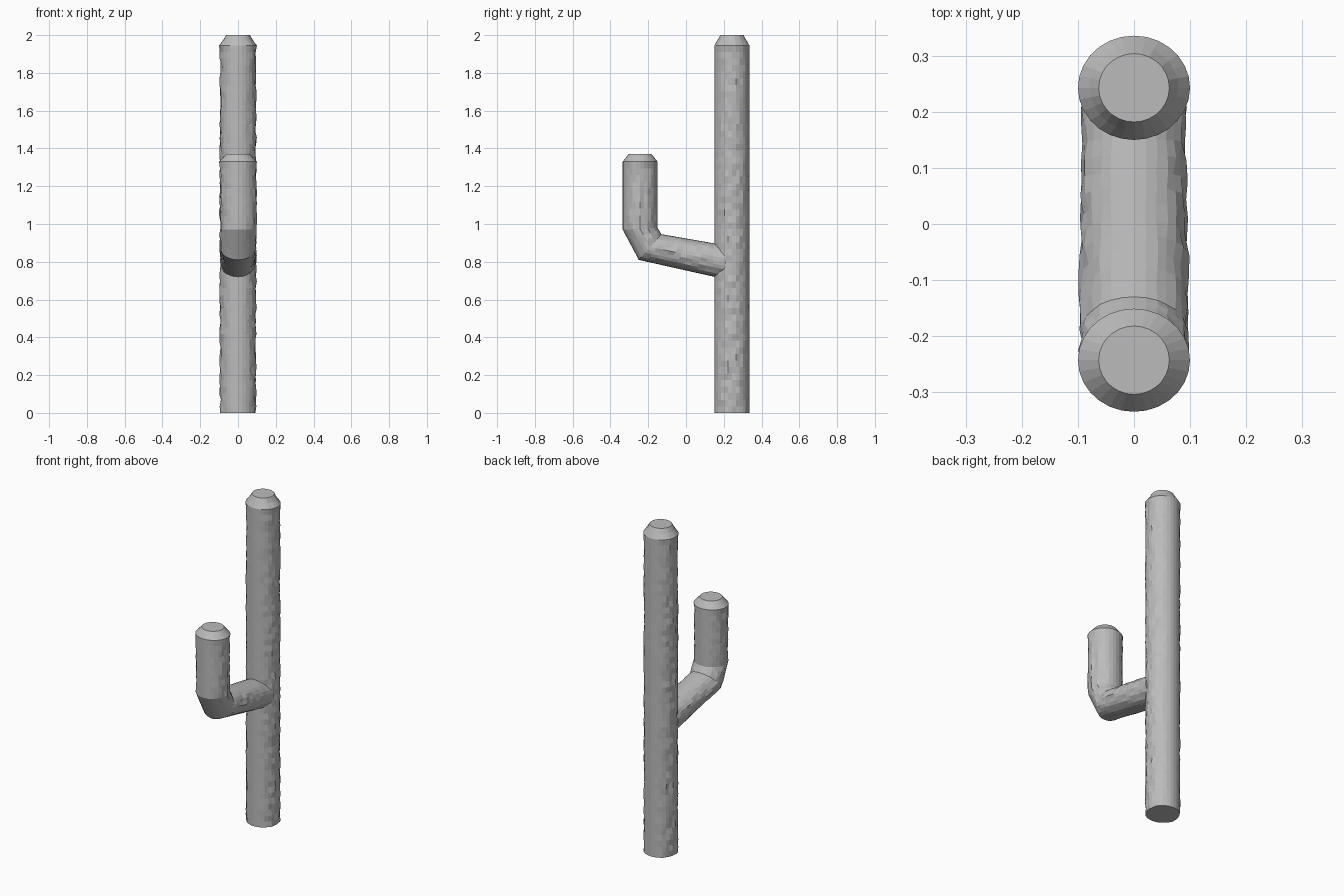
import bpy, bmesh, math, random
from mathutils import Vector

if "Cube" in bpy.data.objects:
    bpy.data.objects.remove(bpy.data.objects["Cube"])

random.seed(4)
SIDES = 28

mat = bpy.data.materials.new("plain_grey")
mat.diffuse_color = (0.5, 0.5, 0.5, 1)
mat.use_nodes = True
mat.node_tree.nodes["Principled BSDF"].inputs["Base Color"].default_value = mat.diffuse_color


def subdivide(keys, step):
    """Fill in rings between key rings: (centre y, centre z, axis y, axis z, x radius, rough)."""
    rings = [keys[0]]
    for a, b in zip(keys, keys[1:]):
        n = max(1, round(math.hypot(b[0] - a[0], b[1] - a[1]) / step))
        for i in range(1, n + 1):
            t = i / n
            ring = [p + (q - p) * t for p, q in zip(a, b)]
            ring[5] = b[5] if i == n else 1
            rings.append(ring)
    return rings


def stem(name, keys, step=0.035):
    """Sweep rough elliptical rings into a closed, flat-shaded stem."""
    bm = bmesh.new()
    loops = []
    for cy, cz, ay, az, rx, rough in subdivide(keys, step):
        loop = []
        for i in range(SIDES):
            a = 2 * math.pi * i / SIDES
            # bark roughness pushes sideways only, so the profile stays straight
            x = rx * math.sin(a) * (1 - rough * random.uniform(0, 0.1))
            c = math.cos(a)
            loop.append(bm.verts.new(Vector((x, cy + ay * c, cz + az * c))))
        loops.append(loop)
    for lo, hi in zip(loops, loops[1:]):
        for i in range(SIDES):
            j = (i + 1) % SIDES
            bm.faces.new((lo[i], lo[j], hi[j], hi[i]))
    bm.faces.new(loops[0])
    bm.faces.new(loops[-1])
    bmesh.ops.recalc_face_normals(bm, faces=bm.faces)
    me = bpy.data.meshes.new(name)
    bm.to_mesh(me)
    bm.free()
    me.materials.append(mat)
    obj = bpy.data.objects.new(name, me)
    bpy.context.collection.objects.link(obj)


# Tall trunk with a bevelled tip
stem("trunk", [
    (0.243, 0.0, 0.093, 0, 0.1, 1),
    (0.243, 1.945, 0.093, 0, 0.1, 0),
    (0.243, 2.0, 0.061, 0, 0.063, 0)])

# Side arm: sloping branch, angled elbow, upright end with a bevelled tip
stem("arm", [
    (0.21, 0.797, 0.0, 0.09, 0.097, 1),
    (-0.19, 0.878, 0.06, 0.068, 0.1, 1),
    (-0.243, 0.975, 0.092, 0.005, 0.1, 1),
    (-0.243, 1.33, 0.092, 0, 0.1, 0),
    (-0.243, 1.37, 0.061, 0, 0.063, 0)])
